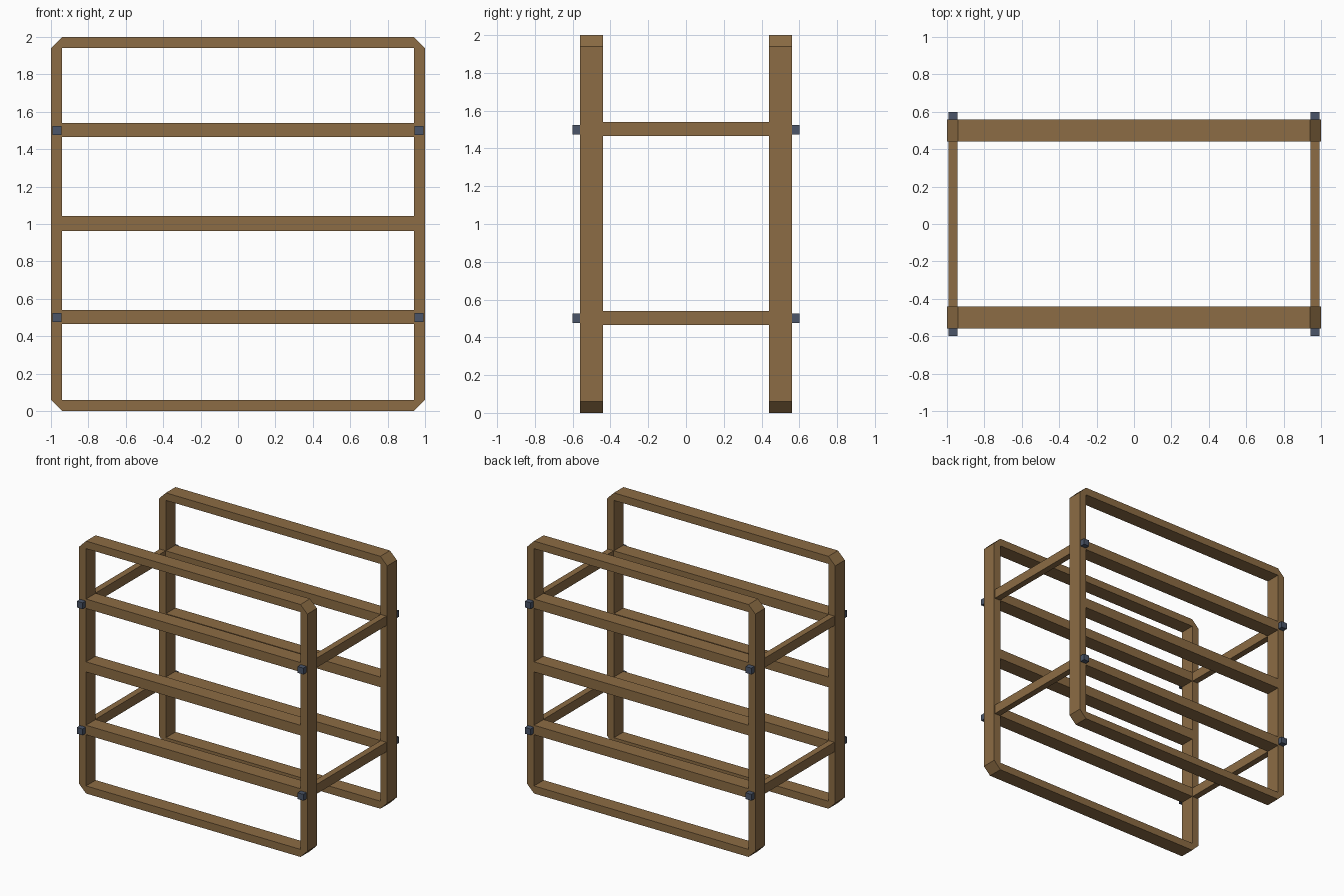
import bpy
import bmesh
from mathutils import Vector

if "Cube" in bpy.data.objects:
    bpy.data.objects.remove(bpy.data.objects["Cube"])


def make_material(name, color):
    mat = bpy.data.materials.new(name)
    mat.diffuse_color = (*color, 1.0)
    mat.use_nodes = True
    mat.node_tree.nodes["Principled BSDF"].inputs["Base Color"].default_value = mat.diffuse_color
    return mat


wood = make_material("brown wood", (0.262, 0.150, 0.058))
steel = make_material("slate steel", (0.069, 0.091, 0.138))


def add_object(name, bm, mat):
    bmesh.ops.recalc_face_normals(bm, faces=bm.faces)
    mesh = bpy.data.meshes.new(name)
    bm.to_mesh(mesh)
    bm.free()
    mesh.materials.append(mat)
    obj = bpy.data.objects.new(name, mesh)
    bpy.context.collection.objects.link(obj)
    return obj


def box(name, center, size, mat):
    bm = bmesh.new()
    bmesh.ops.create_cube(bm, size=1.0)
    for v in bm.verts:
        v.co = Vector(a * b + c for a, b, c in zip(v.co, size, center))
    return add_object(name, bm, mat)


THICK = 0.06    # frame bar thickness and corner chamfer
DEPTH = 0.12    # frame depth along y
FRAME_Y = 0.5   # frame centre along y


def frame(name, y):
    """Rectangular ring with chamfered outer corners, extruded along y."""
    bm = bmesh.new()
    inner, outer = [], []
    i = 1 - THICK
    for sx, sz in ((1, 1), (-1, 1), (-1, -1), (1, -1)):
        inner.append(bm.verts.new((sx * i, y - DEPTH / 2, 1 + sz * i)))
        side = bm.verts.new((sx, y - DEPTH / 2, 1 + sz * i))
        end = bm.verts.new((sx * i, y - DEPTH / 2, 1 + sz))
        # keep the outline in order around the ring
        outer += [side, end] if sx * sz > 0 else [end, side]
    for k in range(4):
        n = (k + 1) % 4
        bm.faces.new((inner[k], outer[2 * k], outer[2 * k + 1]))
        bm.faces.new((inner[k], outer[2 * k + 1], outer[2 * n], inner[n]))
    ring = bmesh.ops.extrude_face_region(bm, geom=bm.faces[:])
    moved = [g for g in ring["geom"] if isinstance(g, bmesh.types.BMVert)]
    bmesh.ops.translate(bm, verts=moved, vec=(0, DEPTH, 0))
    return add_object(name, bm, wood)


# Two end frames with three long rails each
for label, sy in (("front", -1), ("back", 1)):
    y = sy * FRAME_Y
    frame(f"{label}_frame", y)
    for level, z, h in (("lower", 0.503, 0.075), ("middle", 1.003, 0.08), ("upper", 1.503, 0.075)):
        box(f"{label}_{level}_rail", (0, y, z), (2 * (1 - THICK), DEPTH, h), wood)

# Cross bars joining the frames, with a bolt at each end
for side, sx in (("left", -1), ("right", 1)):
    for level, z in (("lower", 0.5), ("upper", 1.5)):
        x = sx * 0.968
        box(f"{side}_{level}_cross_bar", (x, 0, z + 0.003),
            (0.05, 2 * FRAME_Y - DEPTH, 0.075), wood)
        for label, sy in (("front", -1), ("back", 1)):
            box(f"{label}_{side}_{level}_bolt", (x, sy * 0.575, z),
                (0.05, 0.05, 0.05), steel)
